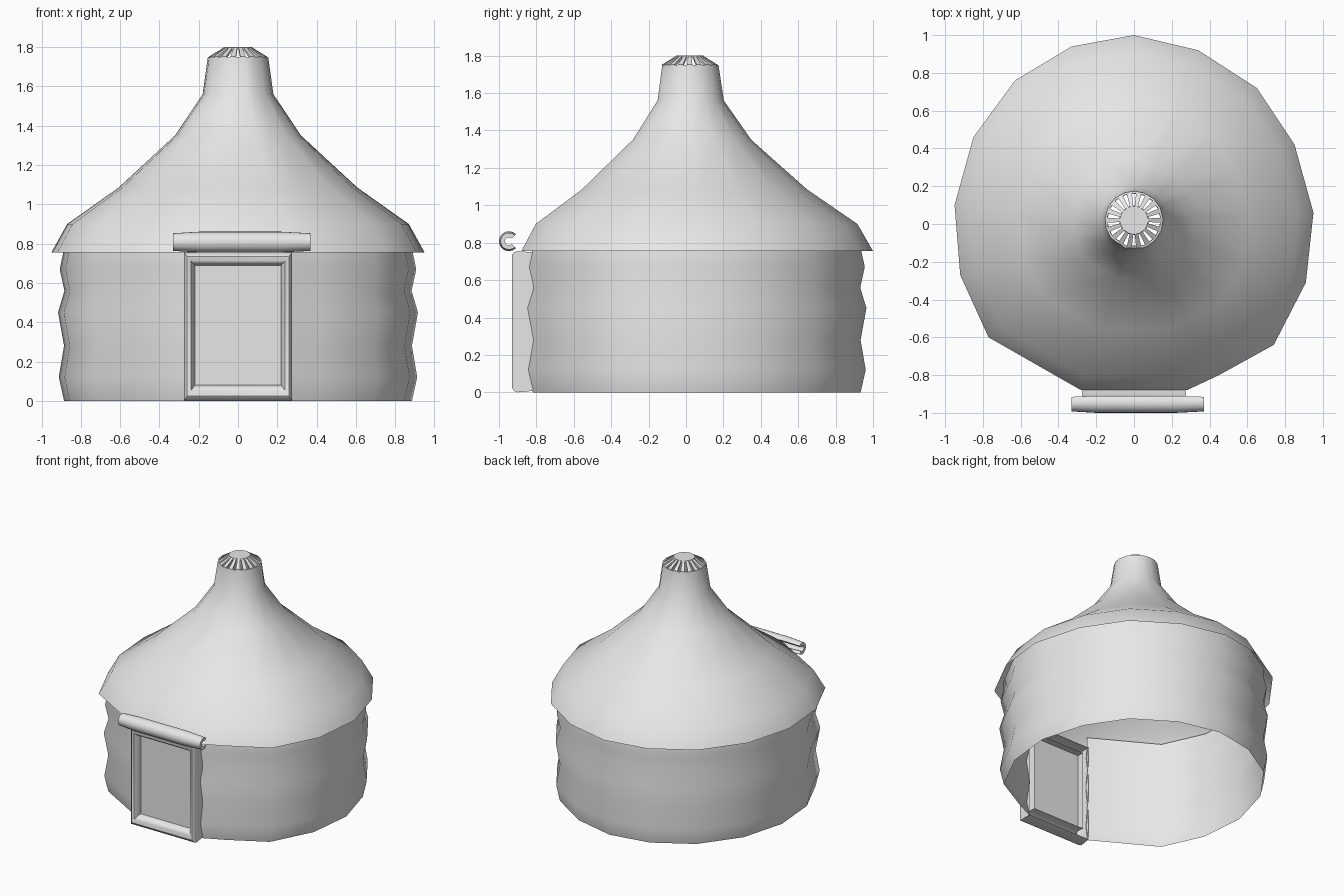
import bpy, bmesh, math
from mathutils import Matrix, Vector

cube = bpy.data.objects.get("Cube")
if cube:
    bpy.data.objects.remove(cube, do_unlink=True)

felt = bpy.data.materials.new("pale_felt")
felt.use_nodes = True
felt.diffuse_color = (0.8, 0.8, 0.8, 1)
felt.node_tree.nodes["Principled BSDF"].inputs["Base Color"].default_value = (0.8, 0.8, 0.8, 1)

CENTRE_Y = 0.02
# Plan outline, from the left door post round the back to the right one
OUTLINE = [(0.28, -0.9), (0.45, -0.82), (0.74, -0.66), (0.91, -0.33), (0.95, 0.04),
           (0.85, 0.4), (0.65, 0.7), (0.34, 0.9), (0, 0.98), (-0.33, 0.92),
           (-0.63, 0.74), (-0.85, 0.44), (-0.95, 0.08), (-0.92, -0.29),
           (-0.77, -0.62), (-0.28, -0.9)]


def make_object(name, bm, angle=40):
    bmesh.ops.recalc_face_normals(bm, faces=bm.faces)
    mesh = bpy.data.meshes.new(name)
    bm.to_mesh(mesh)
    bm.free()
    mesh.materials.append(felt)
    obj = bpy.data.objects.new(name, mesh)
    bpy.context.collection.objects.link(obj)
    bpy.ops.object.select_all(action="DESELECT")
    obj.select_set(True)
    bpy.context.view_layer.objects.active = obj
    bpy.ops.object.shade_smooth_by_angle(angle=math.radians(angle))
    return obj


def loft(bm, rings, closed=True):
    """Join successive rings of points with quads."""
    loops = [[bm.verts.new(p) for p in ring] for ring in rings]
    n = len(loops[0])
    for a, b in zip(loops, loops[1:]):
        for i in range(n if closed else n - 1):
            j = (i + 1) % n
            bm.faces.new((a[i], a[j], b[j], b[i]))
    return loops


def plan_ring(scale, z, roundness=0.0):
    """Outline scaled about the centre, blended towards a circle."""
    ring = []
    for x, y in OUTLINE:
        v = Vector((x, y))
        v = v.lerp(v.normalized() * 0.95, roundness) * scale
        ring.append((v.x, v.y + CENTRE_Y, z))
    return ring


# Roof canopy, sweeping up to the neck
bm = bmesh.new()
loft(bm, [plan_ring(*r) for r in (
    (1, 0.755), (0.915, 0.9), (0.64, 1.085), (0.338, 1.35, 0.2),
    (0.19, 1.56, 0.7), (0.162, 1.75, 1), (0.15, 1.75, 1), (0.148, 1.72, 1))])
make_object("roof", bm, 50)

# Bulging wall, open at the doorway
bm = bmesh.new()
loft(bm, [plan_ring(s, z) for s, z in (
    (0.932, 0), (0.96, 0.12), (0.932, 0.28), (0.964, 0.45),
    (0.93, 0.56), (0.955, 0.67), (0.935, 0.76), (0.935, 0.83))], closed=False)
make_object("wall", bm, 50)

# Padded door frame: rings stepping inwards to the recessed opening
bm = bmesh.new()


def frame_ring(t, y):
    x, low, high = 0.275 - 0.055 * t, 0.08 * t, 0.755 - 0.065 * t
    return [(-x, y, low), (x, y, low), (x, y, high), (-x, y, high)]


loft(bm, [frame_ring(t, y) for t, y in (
    (0.1, -0.815), (0, -0.9), (0.08, -0.918), (0.3, -0.93),
    (0.65, -0.925), (0.9, -0.905), (1, -0.87), (1, -0.82))])
make_object("door_frame", bm)

# Door panel
bm = bmesh.new()
bm.faces.new([bm.verts.new(p) for p in frame_ring(1, -0.872)])
make_object("door_panel", bm)

# Rolled door flap with a C-shaped section
bm = bmesh.new()
arc = [math.radians(45 + 270 * i / 14) for i in range(15)]
section = [(0.053 * math.cos(a), 0.053 * math.sin(a)) for a in arc]
section += [(0.025 * math.cos(a), 0.025 * math.sin(a)) for a in reversed(arc)]
ends = loft(bm, [[(x, -0.947 + s * y, 0.808 + s * z) for y, z in section]
                 for x, s in ((-0.33, 0.85), (-0.2, 1), (0.22, 1), (0.37, 0.85))])
for loop in (ends[0], ends[-1]):
    bm.faces.new(loop)
make_object("rolled_flap", bm)

# Crown hub
bm = bmesh.new()
bmesh.ops.create_cone(bm, cap_ends=True, segments=18, radius1=0.078, radius2=0.074,
                      depth=0.012, matrix=Matrix.Translation((0, CENTRE_Y, 1.794)))
make_object("crown_hub", bm)

# Crown slats, radiating from the hub down to the neck
bm = bmesh.new()
for i in range(18):
    turn = Matrix.Translation((0, CENTRE_Y, 0)) @ Matrix.Rotation(math.tau * i / 18, 4, "Z")
    rings = [[turn @ Vector((r, side * w, z + drop)) for side, drop in
              ((-1, 0), (1, 0), (1, -0.014), (-1, -0.014))]
             for r, w, z in ((0.07, 0.009, 1.8), (0.148, 0.014, 1.752))]
    for loop in loft(bm, rings):
        bm.faces.new(loop)
make_object("crown_slats", bm, 30)
